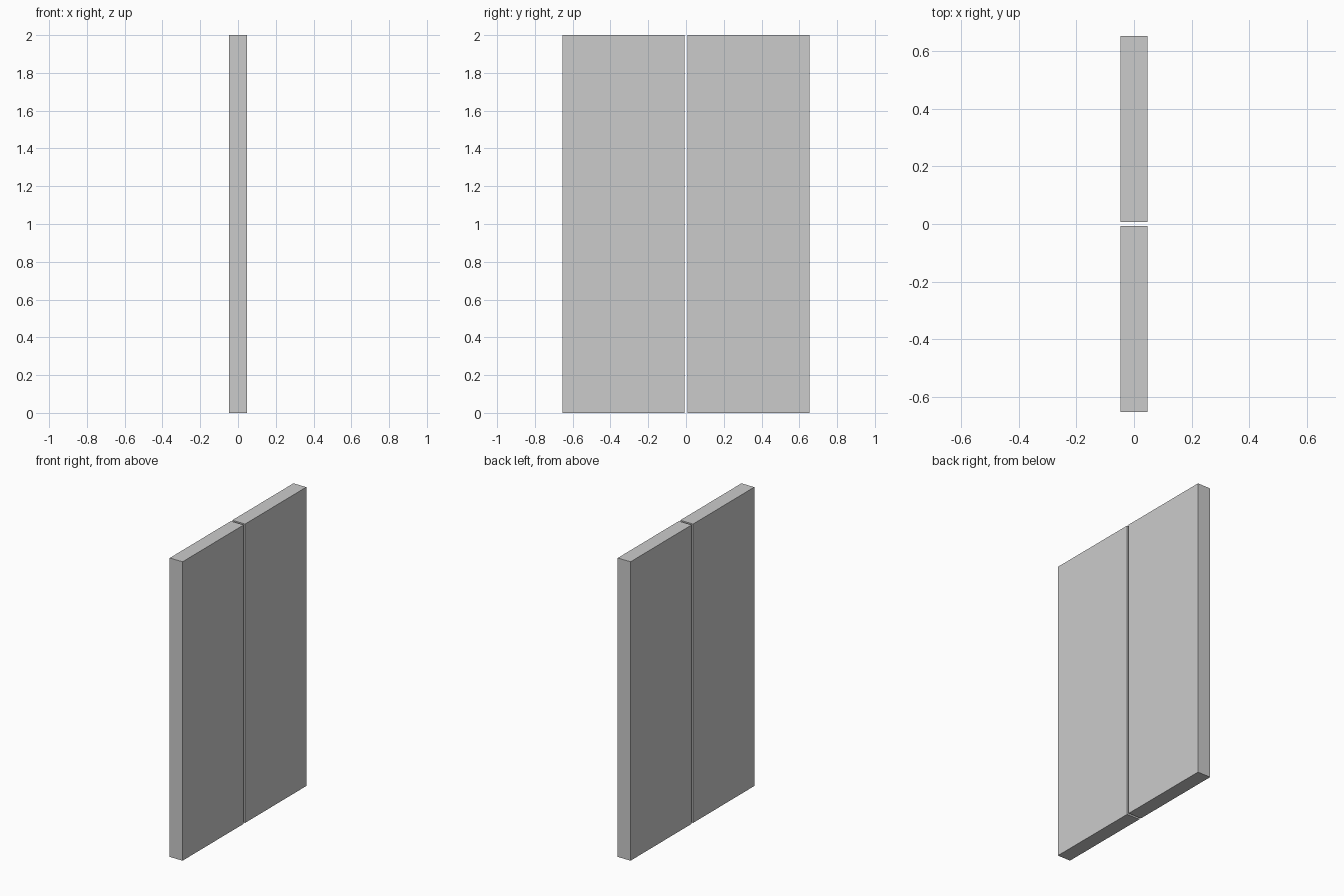
import bpy

if "Cube" in bpy.data.objects:
    bpy.data.objects.remove(bpy.data.objects["Cube"])

THICK, HEIGHT = 0.095, 2.0
INNER, OUTER = 0.0075, 0.654


def panel(name, side):
    """One flat door leaf on the given side of the central gap."""
    bpy.ops.mesh.primitive_cube_add(
        size=1, location=(0, side * (INNER + OUTER) / 2, HEIGHT / 2))
    ob = bpy.context.object
    ob.name = name
    ob.scale = (THICK, OUTER - INNER, HEIGHT)
    bpy.ops.object.transform_apply(location=False, rotation=False, scale=True)
    return ob


# Pair of door leaves separated by a narrow gap
rear_leaf = panel("rear_door_leaf", 1)
front_leaf = panel("front_door_leaf", -1)

# The front leaf is a darker grey
dark = bpy.data.materials.new("dark_grey")
dark.diffuse_color = (0.66, 0.66, 0.66, 1)
dark.use_nodes = True
dark.node_tree.nodes["Principled BSDF"].inputs["Base Color"].default_value = dark.diffuse_color
front_leaf.data.materials.append(dark)
